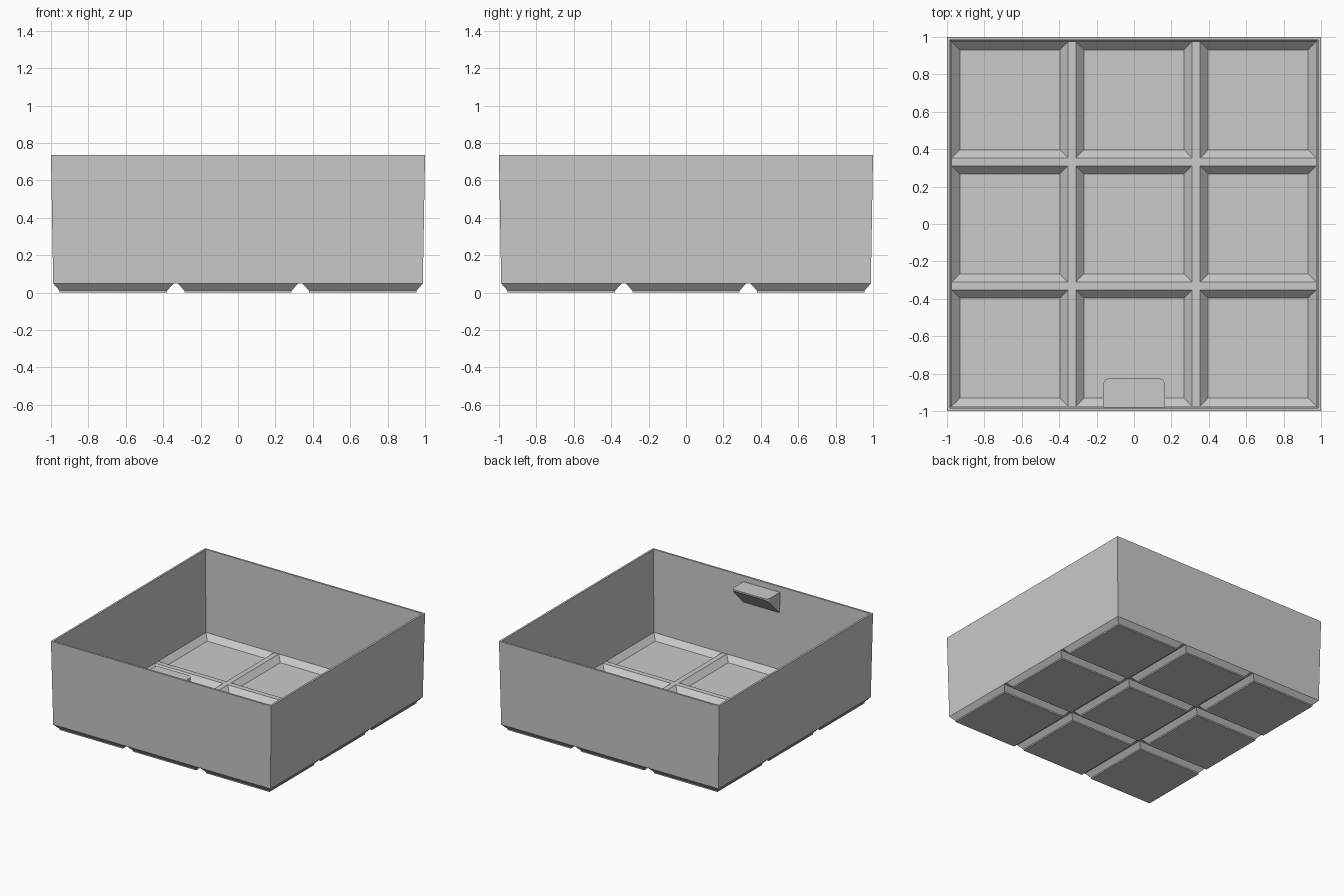
import bpy
import bmesh
import math

# Remove the default cube only
cube = bpy.data.objects.get("Cube")
if cube:
    bpy.data.objects.remove(cube, do_unlink=True)

grey = bpy.data.materials.new("plain grey")
colour = (0.59, 0.59, 0.59, 1)
grey.diffuse_color = colour
grey.use_nodes = True
grey.node_tree.nodes["Principled BSDF"].inputs["Base Color"].default_value = colour

RIM = 0.735


def finish(bm, name):
    bmesh.ops.recalc_face_normals(bm, faces=bm.faces[:])
    mesh = bpy.data.meshes.new(name)
    bm.to_mesh(mesh)
    bm.free()
    mesh.materials.append(grey)
    obj = bpy.data.objects.new(name, mesh)
    bpy.context.collection.objects.link(obj)


def strip(bm, ring, other):
    """Join two closed rings of equal length with quads."""
    for k in range(len(ring)):
        m = (k + 1) % len(ring)
        bm.faces.new((ring[k], ring[m], other[m], other[k]))


def sunken_grid(bm, lines, z, steps):
    """Flat grid whose nine large cells sink through (inset, height) steps.
    Returns the outer ring of vertices in order."""
    pts = [[bm.verts.new((x, y, z)) for y in lines] for x in lines]
    n = len(lines) - 1
    for i in range(n):
        for j in range(n):
            ring = [pts[i][j], pts[i + 1][j], pts[i + 1][j + 1], pts[i][j + 1]]
            if i % 2 or j % 2:
                bm.faces.new(ring)
                continue
            x0, x1, y0, y1 = lines[i], lines[i + 1], lines[j], lines[j + 1]
            for d, h in steps:
                low = [bm.verts.new(p) for p in ((x0 + d, y0 + d, h), (x1 - d, y0 + d, h),
                                                 (x1 - d, y1 - d, h), (x0 + d, y1 - d, h))]
                strip(bm, ring, low)
                ring = low
            bm.faces.new(ring)
    steps_round = range(n)
    return ([pts[i][0] for i in steps_round] + [pts[n][j] for j in steps_round]
            + [pts[n - i][n] for i in steps_round] + [pts[0][n - j] for j in steps_round])


def raise_wall(bm, ring, factor):
    """Build a wall from a ring up to the rim, flaring it by a factor."""
    top = [bm.verts.new((v.co.x * factor, v.co.y * factor, RIM)) for v in ring]
    strip(bm, ring, top)
    return top


def mirrored(values):
    return [-v for v in values] + values[::-1]


# Bin: nine chamfered feet below, nine pockets inside, thin flared walls
bm = bmesh.new()
under = sunken_grid(bm, mirrored([0.988, 0.345, 0.321]), 0.048, [(0.034, 0.01), (0.034, 0)])
floor = sunken_grid(bm, mirrored([0.973, 0.353, 0.31]), 0.06, [(0.043, 0.016)])
outer = raise_wall(bm, under, 1 / 0.988)
inner = raise_wall(bm, floor, 0.984 / 0.973)
strip(bm, outer, inner)
finish(bm, "storage_bin")

# Label ledge: rounded shelf on the inside of the front wall, sloping underneath
HALF, BACK, NOSE, R, TOP = 0.165, -0.982, -0.825, 0.035, 0.69
outline = [(HALF, BACK)]
for side in (1, -1):
    arc = [(side * (HALF - R + R * math.cos(a)), NOSE - R + R * math.sin(a))
           for a in (k * math.pi / 12 for k in range(7))]
    outline += arc if side > 0 else arc[::-1]
outline.append((-HALF, BACK))

bm = bmesh.new()
upper = [bm.verts.new((x, y, TOP)) for x, y in outline]
lower = [bm.verts.new((x, y, TOP - 0.012 - (NOSE - y))) for x, y in outline]
bm.faces.new(upper)
bm.faces.new(lower[::-1])
strip(bm, upper, lower)
finish(bm, "label_ledge")
